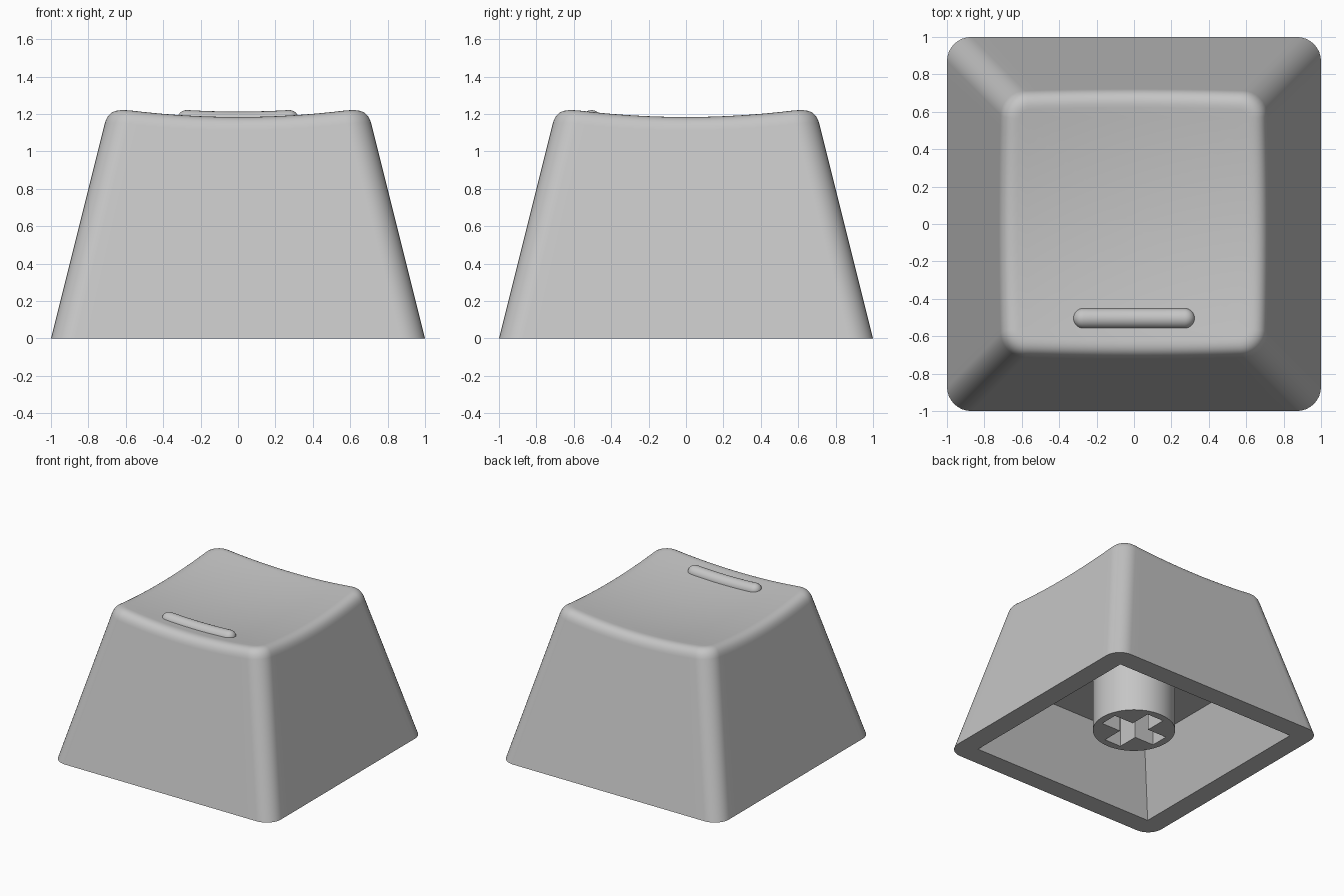
import bpy, bmesh, math
from mathutils import Vector

cube = bpy.data.objects.get("Cube")
if cube:
    bpy.data.objects.remove(cube, do_unlink=True)

GREY = (0.56, 0.56, 0.56, 1)
mat = bpy.data.materials.new("light_grey_plastic")
mat.use_nodes = True
mat.diffuse_color = GREY
mat.node_tree.nodes["Principled BSDF"].inputs["Base Color"].default_value = GREY

CORNER = 0.13      # wall corner radius
TAPER = 0.25       # inward lean of the walls per unit of height
FILLET = 0.08      # size of the rounded top edge
CAVITY_Z = 0.53    # height of the ceiling under the cap
STEM_Z = 0.105     # height of the stem's lower face


def dish(x, y):
    """Height of the hollowed top surface."""
    return 1.14 + 0.11 * (x * x + y * y)


def make_object(name, bm, angle=40):
    bmesh.ops.recalc_face_normals(bm, faces=bm.faces)
    mesh = bpy.data.meshes.new(name)
    bm.to_mesh(mesh)
    bm.free()
    mesh.materials.append(mat)
    obj = bpy.data.objects.new(name, mesh)
    bpy.context.collection.objects.link(obj)
    bpy.ops.object.select_all(action='DESELECT')
    obj.select_set(True)
    bpy.context.view_layer.objects.active = obj
    if angle:
        bpy.ops.object.shade_smooth_by_angle(angle=math.radians(angle))
    return obj


def skin(bm, rings):
    """Join successive closed rings of points with quads."""
    loops = [[bm.verts.new(p) for p in ring] for ring in rings]
    for a, b in zip(loops, loops[1:]):
        n = len(a)
        for i in range(n):
            j = (i + 1) % n
            bm.faces.new((a[i], a[j], b[j], b[i]))
    return loops


# Outline of a rounded square: corner-centre factor and outward direction
outline = []
for side in range(4):
    start = side * math.pi / 2
    c = Vector((1, 1)) if side == 0 else Vector(
        (math.sqrt(2) * math.cos(start + math.pi / 4), math.sqrt(2) * math.sin(start + math.pi / 4)))
    nxt = Vector((-c.y, c.x))
    for k in range(9):
        a = start + k / 8 * math.pi / 2
        outline.append((c, Vector((math.cos(a), math.sin(a)))))
    end = Vector((math.cos(start + math.pi / 2), math.sin(start + math.pi / 2)))
    for k in range(1, 20):
        outline.append((c.lerp(nxt, k / 20), end))


def on_square(col, half, r):
    return col[0] * (half - r) + col[1] * r


def cap_column(col):
    """Points up one line of the shell, from cavity ceiling to dish centre."""
    def wall(z):
        p = on_square(col, 1 - TAPER * z, CORNER)
        return Vector((p.x, p.y, z))

    zc = 1.2
    for _ in range(12):
        p = wall(zc)
        zc = dish(p.x, p.y)
    crease, low = wall(zc), wall(zc - FILLET)
    q = on_square(col, 1 - TAPER * zc - FILLET, CORNER - FILLET)
    high = Vector((q.x, q.y, dish(q.x, q.y)))
    ceiling = on_square(col, 0.65, 0)
    rim = on_square(col, 0.834, 0)
    points = [ceiling.to_3d() + Vector((0, 0, CAVITY_Z)), rim.to_3d(), wall(0)]
    for k in range(9):
        t = k / 8
        points.append(low * (1 - t) ** 2 + crease * 2 * t * (1 - t) + high * t * t)
    for k in range(1, 12):
        p = q * (1 - k / 12)
        points.append(Vector((p.x, p.y, dish(p.x, p.y))))
    return points


# Cap shell: outer walls, rounded edge, dished top, rim and tapered cavity
bm = bmesh.new()
loops = skin(bm, zip(*[cap_column(col) for col in outline]))
bm.faces.new(loops[0])
centre = bm.verts.new((0, 0, dish(0, 0)))
inner = loops[-1]
for i, v in enumerate(inner):
    bm.faces.new((v, inner[(i + 1) % len(inner)], centre))
bmesh.ops.remove_doubles(bm, verts=bm.verts, dist=0.0005)
shell = make_object("cap_shell", bm)
shell.modifiers.new("even_shading", 'WEIGHTED_NORMAL').keep_sharp = True

# Raised finger bar that follows the dish
R, HALF = 0.055, 0.27
stations = [(-HALF - R * math.cos(a), R * math.sin(a))
            for a in [math.pi / 2 * k / 8 for k in range(1, 9)]]
stations += [(-HALF + 2 * HALF * k / 16, R) for k in range(1, 16)]
stations += [(-x, r) for x, r in reversed(stations[:8])]
rings = []
for x, r in stations:
    z = dish(x, -0.505) - 0.01
    rings.append([(x, -0.505 + r * math.cos(a), z + r * math.sin(a))
                  for a in [math.tau * k / 24 for k in range(24)]])
bm = bmesh.new()
loops = skin(bm, rings)
bm.faces.new(loops[0])
bm.faces.new(loops[-1])
make_object("finger_bar", bm, 60)


def prism(points, z0, z1):
    bm = bmesh.new()
    loops = skin(bm, [[(x, y, z) for x, y in points] for z in (z0, z1)])
    bm.faces.new(loops[0])
    bm.faces.new(loops[1])
    return bm


# Stem with a cross-shaped socket
circle = [(0.31 * math.cos(math.tau * k / 64), 0.31 * math.sin(math.tau * k / 64)) for k in range(64)]
stem = make_object("stem", prism(circle, STEM_Z, CAVITY_Z + 0.03), 0)
L, W = 0.25, 0.075
cross = []
for k in range(4):
    ca, sa = round(math.cos(k * math.pi / 2)), round(math.sin(k * math.pi / 2))
    cross += [(x * ca - y * sa, x * sa + y * ca) for x, y in ((L, -W), (L, W), (W, W))]
cutter = make_object("socket_cutter", prism(cross, STEM_Z - 0.1, STEM_Z + 0.32), 0)
cutter.hide_render = True
cut = stem.modifiers.new("socket", 'BOOLEAN')
cut.operation, cut.solver, cut.object = 'DIFFERENCE', 'EXACT', cutter
bpy.ops.object.select_all(action='DESELECT')
stem.select_set(True)
bpy.context.view_layer.objects.active = stem
bpy.ops.object.modifier_apply(modifier=cut.name)
bpy.data.objects.remove(cutter, do_unlink=True)
bpy.ops.object.shade_smooth_by_angle(angle=math.radians(30))
